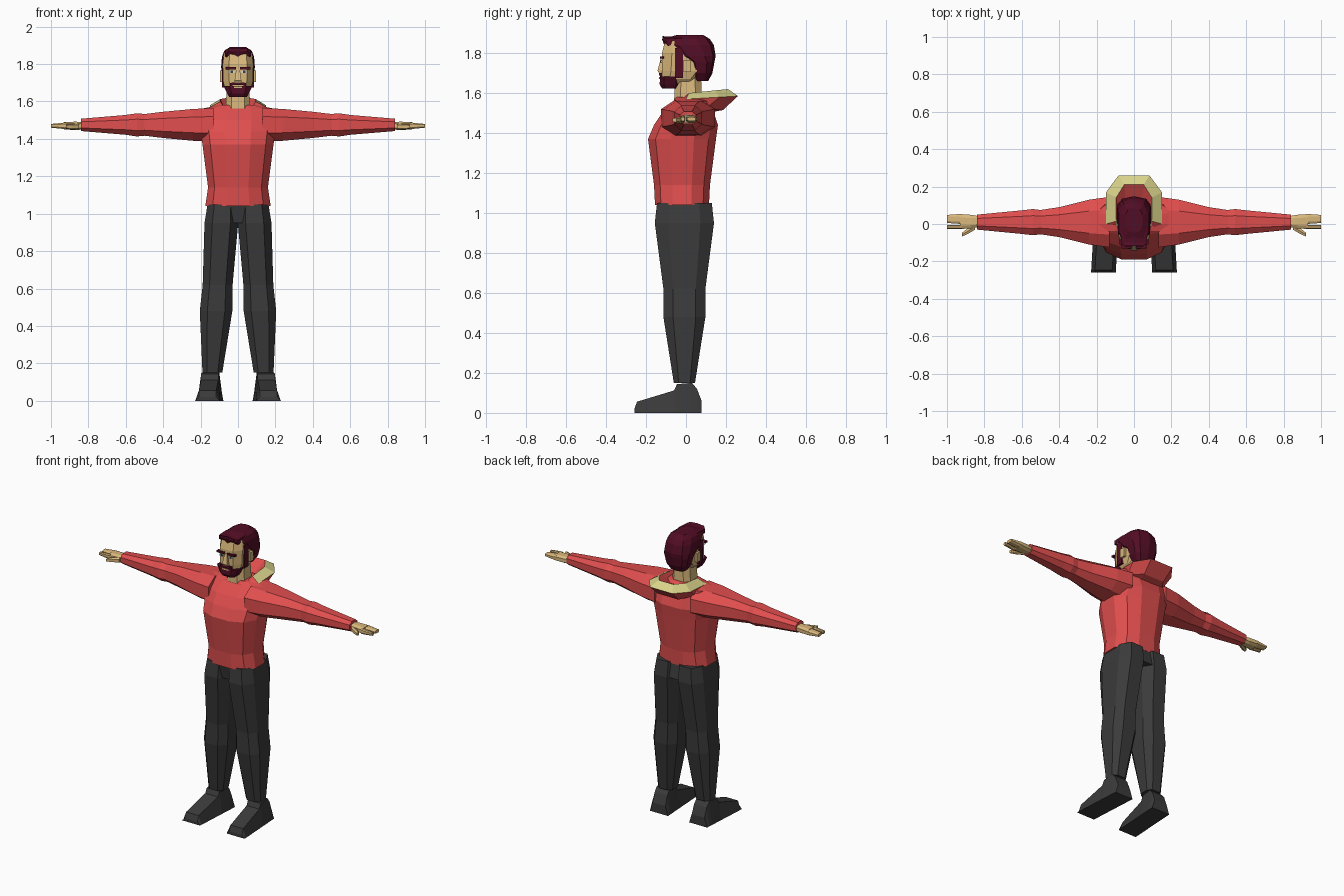
import bpy, bmesh, math
from mathutils import Vector

cube = bpy.data.objects.get("Cube")
if cube:
    bpy.data.objects.remove(cube, do_unlink=True)


def material(name, red, green, blue):
    mat = bpy.data.materials.new(name)
    mat.use_nodes = True
    colour = (red, green, blue, 1)
    mat.diffuse_color = colour
    mat.node_tree.nodes["Principled BSDF"].inputs["Base Color"].default_value = colour
    return mat


sweater_red = material("sweater_red", .74, .075, .075)
trouser_grey = material("trouser_grey", .043, .043, .043)
skin_tan = material("skin_tan", .7, .48, .2)
hair_maroon = material("hair_maroon", .085, .004, .018)
lining_cream = material("lining_cream", .7, .66, .26)
eye_white = material("eye_white", .75, .75, .7)
iris_dark = material("iris_dark", .02, .05, .08)


def finish(name, bm, materials, mirror=False):
    """Turn a bmesh into a flat shaded object, mirrored left to right on request."""
    bmesh.ops.recalc_face_normals(bm, faces=bm.faces)
    mesh = bpy.data.meshes.new(name)
    bm.to_mesh(mesh)
    bm.free()
    for mat in materials:
        mesh.materials.append(mat)
    part = bpy.data.objects.new(name, mesh)
    bpy.context.scene.collection.objects.link(part)
    if mirror:
        modifier = part.modifiers.new("mirror", "MIRROR")
        modifier.use_mirror_merge = False


def bridge(bm, lower, upper, closed=True):
    """Join two rows of vertices with quads and return the new faces."""
    count = len(lower)
    steps = range(count if closed else count - 1)
    return [bm.faces.new((lower[i], lower[(i + 1) % count],
                          upper[(i + 1) % count], upper[i])) for i in steps]


def rounded(value, power):
    return math.copysign(abs(value) ** power, value)


def loft(name, mat, axis, origin, rings, sides=8, power=.7,
         lean=0, taper=0, mirror=False):
    """Skin rounded rings given as (position, half width, half depth, depth shift).

    The first cross direction leans along the axis; taper narrows the upper half.
    """
    bm = bmesh.new()
    reach = math.cos(math.pi / sides) ** power
    rows = []
    for position, width, depth, *shift in rings:
        row = []
        for i in range(sides):
            angle = (i + .5) * math.tau / sides
            u = rounded(math.cos(angle), power) / reach
            v = rounded(math.sin(angle), power) / reach
            if v > 0:
                u *= 1 - taper
            a = u * width + lean * position
            b = v * depth + sum(shift)
            local = {"x": (position, a, b), "y": (a, position, b), "z": (a, b, position)}
            row.append(bm.verts.new(Vector(origin) + Vector(local[axis])))
        rows.append(row)
    for lower, upper in zip(rows, rows[1:]):
        bridge(bm, lower, upper)
    bm.faces.new(rows[0])
    bm.faces.new(rows[-1])
    finish(name, bm, [mat], mirror)


def box(name, mat, centre, size, mirror=False):
    bm = bmesh.new()
    bmesh.ops.create_cube(bm, size=1)
    bmesh.ops.scale(bm, vec=size, verts=bm.verts)
    bmesh.ops.translate(bm, vec=centre, verts=bm.verts)
    finish(name, bm, [mat], mirror)


# Sweater body with a full chest and sloping shoulders
waist = (0, -.02, 1.04)
loft("sweater_body", sweater_red, "z", waist, [
    (0, .175, .135), (.1, .16, .14), (.33, .19, .17), (.4, .2, .16, .02),
    (.46, .21, .13, .03), (.52, .2, .09, .05), (.54, .1, .07, .04)], sides=12, power=.8)

# Sleeves taper to the wrist, with a small bump at the elbow
arm_line = (0, .01, 1.475)
loft("sleeves", sweater_red, "x", arm_line, [
    (.13, .135, .09), (.24, .12, .085), (.4, .08, .07), (.5, .065, .058),
    (.54, .07, .062), (.6, .063, .053), (.84, .04, .033)], power=.8, mirror=True)

# Hands
hand_line = (0, .013, 1.47)
loft("palms", skin_tan, "x", hand_line,
     [(.82, .027, .02), (.87, .036, .022), (.93, .04, .02)], mirror=True)
for label, offset, half in (("fingers", .027, .027), ("index_fingers", -.016, .012)):
    loft(label, skin_tan, "x", (0, offset, hand_line[2]),
         [(.92, half, .018), (1, half * .8, .01)], mirror=True)
loft("thumbs", skin_tan, "x", (.85, -.015, 1.465),
     [(0, .015, .015), (.04, .015, .014), (.07, .01, .01)],
     sides=6, lean=-.6, mirror=True)

# Trousers
loft("hips", trouser_grey, "z", waist,
     [(-.09, .17, .13, .02), (.02, .16, .13)], sides=12)
loft("trouser_legs", trouser_grey, "z", (.146, -.008, 0), [
    (.15, .053, .053), (.48, .087, .105), (.62, .08, .105),
    (.95, .09, .148), (1.05, .08, .137)], lean=-.06, mirror=True)

# Shoes sit on the ground and turn slightly outward
shoe_profile = [(.078, .03), (.055, .06), (.03, .075), (-.045, .072),
                (-.06, .056), (-.245, .028), (-.258, .01)]
loft("shoes", trouser_grey, "y", (.148, 0, 0),
     [(y, .066, height, height) for y, height in shoe_profile],
     sides=4, lean=-.06, taper=.3, mirror=True)

# Neck and head
face = (0, 0, 1.7)
loft("neck", skin_tan, "z", face, [(-.16, .068, .07, .01), (0, .058, .065, .01)])
loft("head", skin_tan, "z", face, [
    (-.06, .045, .075, -.035), (-.03, .07, .09, -.03), (.01, .08, .11, -.01),
    (.1, .082, .12), (.16, .074, .105)], power=.6)
loft("nose", skin_tan, "z", (0, -.12, 1.7),
     [(0, .017, .015), (.012, .018, .022), (.075, .009, .006)], sides=4)
box("ears", skin_tan, (.09, .005, 1.735), (.014, .036, .06), mirror=True)

# Eyes and brows
box("eyes", eye_white, (.034, -.12, 1.758), (.028, .008, .012), mirror=True)
box("irises", iris_dark, (.034, -.122, 1.758), (.013, .009, .013), mirror=True)
box("brows", hair_maroon, (.038, -.12, 1.778), (.056, .02, .012), mirror=True)

# Hair, full at the back and swept up over the forehead
loft("hair", hair_maroon, "z", (0, .05, 1.7), [
    (-.04, .05, .04, .02), (0, .077, .055, .025), (.055, .088, .065, .025),
    (.085, .09, .095), (.14, .086, .12, -.035), (.17, .074, .116, -.05),
    (.19, .045, .065, -.03)], sides=10)
loft("quiff", hair_maroon, "y", (0, 0, 1.86),
     [(-.117, .05, .009, .016), (-.1, .068, .02), (-.02, .07, .024)], sides=6)

# Beard, sideburns, moustache and lip
loft("beard", hair_maroon, "z", (0, -.08, 1.623),
     [(0, .046, .04), (.02, .058, .052), (.06, .077, .05)], power=.6)
box("sideburns", hair_maroon, (.07, -.035, 1.75), (.032, .042, .15), mirror=True)
box("moustache", hair_maroon, (0, -.124, 1.694), (.07, .02, .014))
box("moustache_ends", hair_maroon, (.036, -.12, 1.685), (.012, .02, .03), mirror=True)
box("lower_lip", skin_tan, (0, -.128, 1.676), (.045, .012, .009))

# Hood lying open behind the neck, its rim showing the pale lining
half_outline = [(1, 0), (1, .65), (.55, 1)]
outline = half_outline + [(-u, v) for u, v in reversed(half_outline)]
hood_base = Vector((0, 0, 1.5))
# Each curve: half width, front and back depth, front and back height
curves = [(.1, -.07, .13, .03, .005), (.135, -.06, .185, .04, .015),
          (.15, 0, .26, .07, .085), (.095, .015, .21, .1, .12),
          (.07, -.03, .095, .065, .06)]
bm = bmesh.new()
rows = []
for width, front, back, low, high in curves:
    rows.append([bm.verts.new(hood_base + Vector((
        width * u, front + (back - front) * v, low + (high - low) * v)))
        for u, v in outline])
for index, row in enumerate(rows):
    is_rim = index == 2
    for quad in bridge(bm, row, rows[(index + 1) % len(rows)], closed=False):
        quad.material_index = int(is_rim)
for end in (0, -1):
    bm.faces.new([row[end] for row in rows])
finish("hood", bm, [sweater_red, lining_cream])
